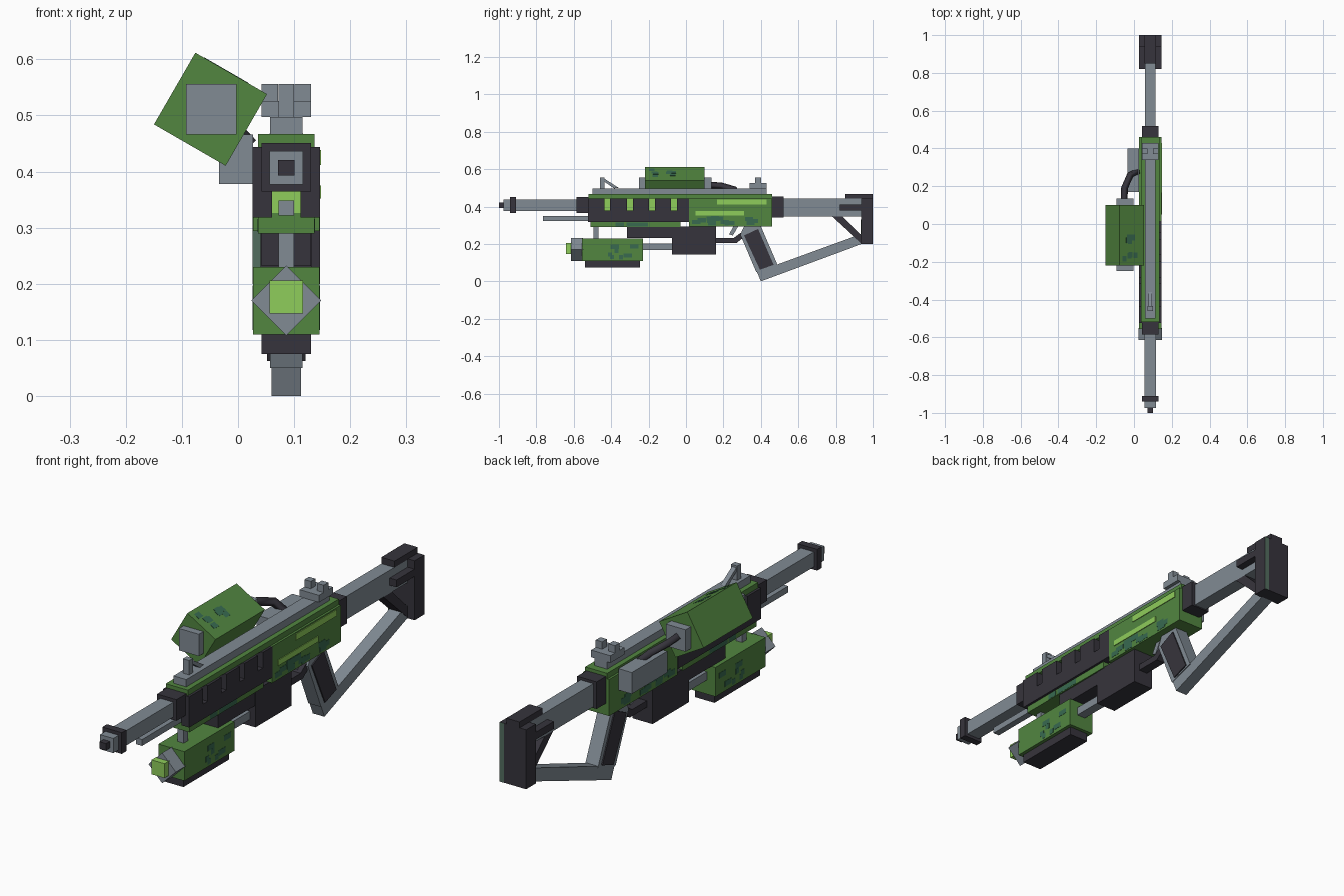
import bpy, bmesh, math, random
from mathutils import Vector

random.seed(4)
CX = 0.086  # centre line of the main body

old = bpy.data.objects.get("Cube")
if old:
    bpy.data.objects.remove(old, do_unlink=True)


def material(name, rgb):
    lin = [((c / 255 + 0.055) / 1.055) ** 2.4 for c in rgb] + [1.0]
    m = bpy.data.materials.new(name)
    m.use_nodes = True
    m.diffuse_color = lin
    m.node_tree.nodes["Principled BSDF"].inputs["Base Color"].default_value = lin
    return m


GREY = material("steel grey", (129, 139, 148))
DARK = material("charcoal", (54, 52, 60))
GREEN = material("leaf green", (82, 134, 64))
LIME = material("lime", (143, 205, 91))
TEAL = material("camo teal", (56, 106, 80))
PAD = material("pad green", (84, 110, 96))


def prism(name, mat, outline, x0, x1):
    """Extrude a (y, z) outline from x0 to x1."""
    bm = bmesh.new()
    face = bm.faces.new([bm.verts.new((x0, y, z)) for y, z in outline])
    ext = bmesh.ops.extrude_face_region(bm, geom=[face])
    moved = [v for v in ext["geom"] if isinstance(v, bmesh.types.BMVert)]
    bmesh.ops.translate(bm, verts=moved, vec=(x1 - x0, 0, 0))
    bmesh.ops.recalc_face_normals(bm, faces=bm.faces)
    mesh = bpy.data.meshes.new(name)
    bm.to_mesh(mesh)
    bm.free()
    mesh.materials.append(mat)
    ob = bpy.data.objects.new(name, mesh)
    bpy.context.collection.objects.link(ob)
    return ob


def box(name, mat, x0, x1, y0, y1, z0, z1):
    return prism(name, mat, [(y0, z0), (y1, z0), (y1, z1), (y0, z1)], x0, x1)


def mid(name, mat, half, y0, y1, z0, z1):
    return box(name, mat, CX - half, CX + half, y0, y1, z0, z1)


def mid_prism(name, mat, half, outline):
    return prism(name, mat, outline, CX - half, CX + half)


def tilted(name, mat, x, z, side, y0, y1, degrees):
    """Square bar along y, rolled about its own axis."""
    h = side / 2
    ob = box(name, mat, -h, h, y0, y1, -h, h)
    ob.location = (x, 0, z)
    ob.rotation_euler.y = math.radians(degrees)
    return ob


def camo(name, half, y0, y1, z0, z1, count):
    """Blocky camouflage plates on both flanks of a part."""
    s = 0.022
    for i in range(count):
        y, z = random.uniform(y0, y1 - 2 * s), random.uniform(z0, z1 - s)
        w = s * random.choice((1, 2))
        for side in (-1, 1):
            a = CX + side * half
            box(f"{name}_{i}", TEAL, a - 0.001, a + 0.001, y, y + w, z, z + s)


# Barrel and muzzle
mid("barrel", GREY, 0.03, -0.92, -0.57, 0.376, 0.437)
mid("muzzle_collar", DARK, 0.044, -0.94, -0.91, 0.364, 0.451)
mid("muzzle_block", GREY, 0.03, -0.975, -0.94, 0.377, 0.437)
mid("muzzle_tip", DARK, 0.0145, -1.0, -0.975, 0.393, 0.421)
mid("front_collar", DARK, 0.044, -0.585, -0.52, 0.364, 0.451)
mid("cleaning_rod", GREY, 0.014, -0.765, -0.51, 0.322, 0.348)

# Front body: glowing core between green slabs, notched side panels
mid("front_body_top", GREEN, 0.05, -0.52, 0.015, 0.444, 0.467)
mid("front_body_bottom", GREEN, 0.05, -0.51, -0.03, 0.29, 0.326)
mid("glow_core", LIME, 0.026, -0.51, 0.015, 0.326, 0.444)
slots = [-0.437, -0.315, -0.197, -0.079]
notched = [(-0.525, 0.318), (0.015, 0.318), (0.015, 0.444)]
for y in reversed(slots):
    notched += [(y + 0.032, 0.444), (y + 0.032, 0.38), (y, 0.38), (y, 0.444)]
notched.append((-0.525, 0.444))
for side in (-1, 1):
    prism("handguard_panel", DARK, notched, CX + side * 0.025, CX + side * 0.06)

# Rear body, stripes and collar
mid("rear_body", GREEN, 0.059, 0.015, 0.46, 0.294, 0.444)
mid("rear_body_top", GREEN, 0.05, 0.015, 0.46, 0.444, 0.467)
box("upper_stripe", LIME, CX + 0.058, CX + 0.062, 0.166, 0.43, 0.412, 0.438)
box("lower_stripe", LIME, CX + 0.058, CX + 0.062, 0.05, 0.31, 0.352, 0.375)
mid("rear_collar", DARK, 0.044, 0.46, 0.52, 0.342, 0.453)
camo("rear_camo", 0.059, 0.03, 0.44, 0.296, 0.35, 14)
camo("front_camo", 0.05, -0.4, -0.06, 0.292, 0.316, 6)

# Top rail and sights
mid("top_rail", GREY, 0.029, -0.50, 0.43, 0.467, 0.497)
mid("front_sight_post", GREY, 0.014, -0.46, -0.435, 0.497, 0.556)
mid_prism("front_sight_brace", GREY, 0.01,
          [(-0.435, 0.532), (-0.435, 0.548), (-0.36, 0.50), (-0.385, 0.497)])
mid("rear_sight_base", GREY, 0.044, 0.34, 0.43, 0.497, 0.526)
for side in (-1, 1):
    a, b = sorted((CX + side * 0.0145, CX + side * 0.044))
    box("rear_sight_post", GREY, a, b, 0.37, 0.40, 0.526, 0.556)

# Stock
mid("stock_tube", GREY, 0.029, 0.52, 0.94, 0.347, 0.442)
mid("butt", DARK, 0.06, 0.937, 1.0, 0.20, 0.444)
mid("butt_cap", DARK, 0.03, 0.85, 1.0, 0.442, 0.468)
mid("stock_strap", DARK, 0.06, 0.82, 0.94, 0.38, 0.41)
box("butt_back_strip", PAD, CX + 0.04, CX + 0.06, 0.999, 1.0005, 0.20, 0.444)
box("butt_front_strip", PAD, CX - 0.06, CX - 0.045, 0.936, 0.94, 0.20, 0.33)
mid_prism("stock_brace", DARK, 0.029,
          [(0.78, 0.347), (0.835, 0.347), (0.94, 0.245), (0.94, 0.20)])
mid_prism("lower_strut", GREY, 0.0265,
          [(0.40, 0.0), (0.94, 0.2), (0.94, 0.255), (0.46, 0.08), (0.375, 0.06)])

# Grip and trigger
mid_prism("grip", GREY, 0.029,
          [(0.29, 0.25), (0.31, 0.294), (0.40, 0.294), (0.49, 0.085), (0.375, 0.05)])
mid_prism("grip_panel", DARK, 0.034,
          [(0.31, 0.245), (0.385, 0.28), (0.468, 0.088), (0.395, 0.062)])
mid_prism("trigger", GREY, 0.01,
          [(0.255, 0.296), (0.28, 0.296), (0.25, 0.245), (0.23, 0.252)])
mid_prism("trigger_guard", DARK, 0.02,
          [(0.15, 0.205), (0.27, 0.205), (0.32, 0.245), (0.30, 0.265),
           (0.255, 0.232), (0.15, 0.232)])

# Magazine and lower launcher
mid("magazine", DARK, 0.046, -0.075, 0.16, 0.143, 0.294)
mid("under_body", DARK, 0.044, -0.315, -0.07, 0.232, 0.294)
mid("launcher_tube", GREY, 0.02, -0.24, -0.07, 0.168, 0.202)
mid("launcher_body", GREEN, 0.059, -0.555, -0.23, 0.11, 0.23)
mid("launcher_base", DARK, 0.044, -0.54, -0.245, 0.075, 0.112)
mid("launcher_post", GREY, 0.014, -0.495, -0.467, 0.225, 0.30)
tilted("launcher_diamond", GREY, CX, 0.17, 0.088, -0.615, -0.55, 45)
mid("launcher_tip", LIME, 0.0295, -0.642, -0.61, 0.147, 0.206)
camo("launcher_camo", 0.059, -0.42, -0.24, 0.115, 0.20, 7)

# Offset scope, with camo plates on its upper right face
tilted("scope_body", GREEN, -0.049, 0.511, 0.1475, -0.22, 0.10, 30)
box("scope_ends", GREY, -0.093, -0.003, -0.25, 0.135, 0.466, 0.556)
for i in range(8):
    y, u = random.uniform(-0.2, -0.08), random.uniform(-0.06, 0.03)
    patch = box("scope_camo", TEAL, u, u + 0.025, y, y + 0.03, 0.073, 0.0745)
    patch.location = (-0.049, 0, 0.511)
    patch.rotation_euler.y = math.radians(30)

# Side battery box and its cable
box("battery_box", GREY, -0.034, 0.027, 0.17, 0.40, 0.378, 0.466)
curve = bpy.data.curves.new("scope_cable", "CURVE")
curve.dimensions = "3D"
curve.bevel_depth = 0.018
curve.bevel_resolution = 0
curve.use_fill_caps = True
path = [(-0.052, 0.12, 0.515), (-0.05, 0.19, 0.51), (-0.02, 0.26, 0.49), (0.02, 0.28, 0.45)]
spline = curve.splines.new("POLY")
spline.points.add(len(path) - 1)
for point, co in zip(spline.points, path):
    point.co = Vector((*co, 1))
curve.materials.append(DARK)
bpy.context.collection.objects.link(bpy.data.objects.new("scope_cable", curve))
